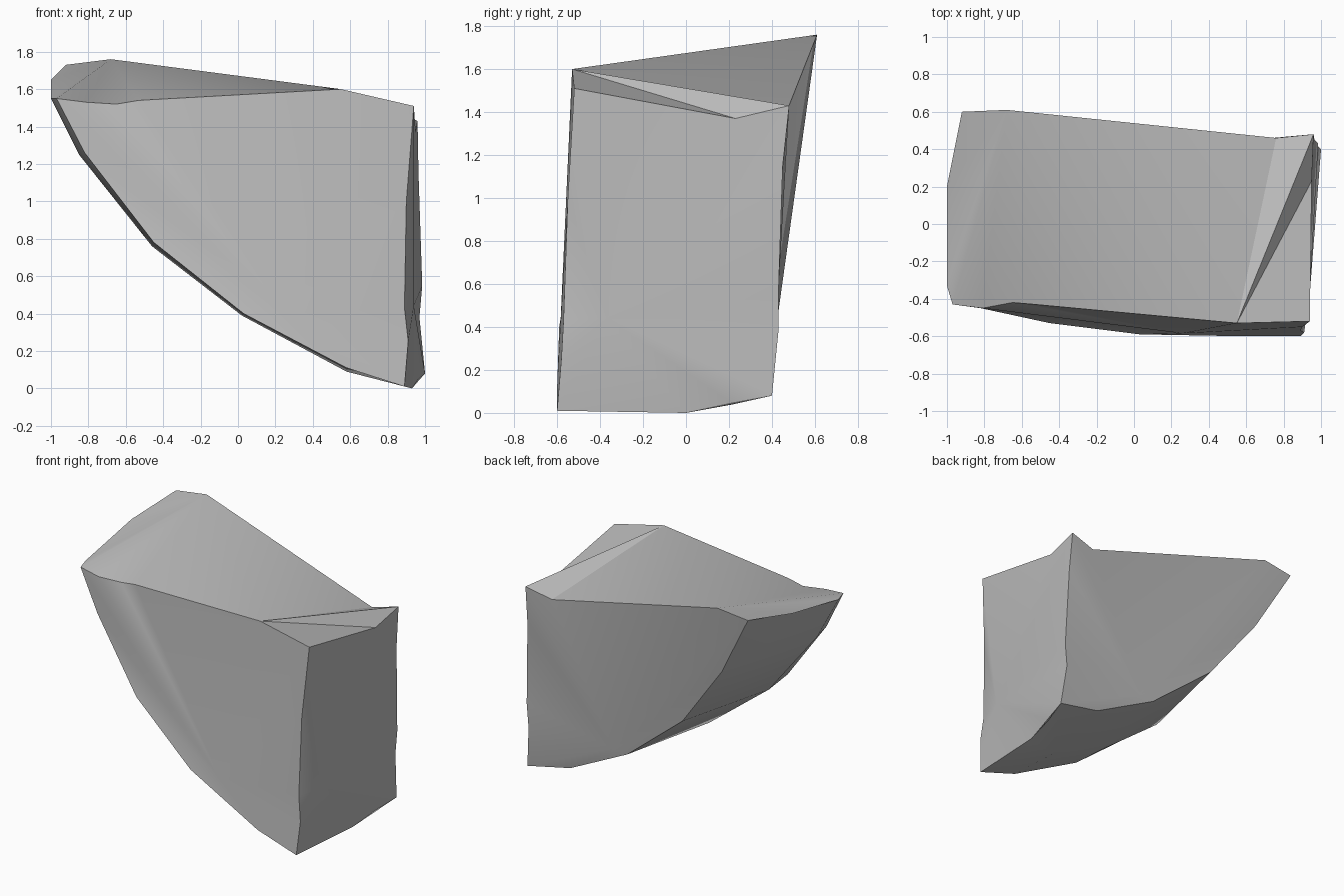
import bpy
import bmesh
import math

default_cube = bpy.data.objects.get("Cube")
if default_cube:
    bpy.data.objects.remove(default_cube, do_unlink=True)

mesh_builder = bmesh.new()


def points(*coordinates):
    """Create one vertex per coordinate and return them in order."""
    return [mesh_builder.verts.new(co) for co in coordinates]


def triangle(*corners):
    if len(set(corners)) == 3:
        mesh_builder.faces.new(corners)


def fan(hub, boundary, closed=False):
    """Fill a broken face with shards radiating from one hub."""
    following = boundary[1:] + boundary[:1] if closed else boundary[1:]
    for first, second in zip(boundary, following):
        triangle(hub, first, second)


def bridge(lower, upper):
    """Join two edges that have the same number of points."""
    for i in range(len(lower) - 1):
        triangle(lower[i], lower[i + 1], upper[i + 1])
        triangle(lower[i], upper[i + 1], upper[i])


# Curved underside: front, middle and back edges from the left tip to the foot
under_front = points((-.97, -.43, 1.55), (-.82, -.45, 1.26), (-.45, -.53, .78),
                     (.03, -.59, .4), (.58, -.6, .11), (.89, -.6, .01))
under_middle = points((-1, -.33, 1.55), (-.85, -.3, 1.25), (-.46, -.3, .76),
                      (.02, -.3, .39), (.58, -.2, .09), (.93, 0, 0))
under_back = points((-.92, .6, 1.73), (-.66, .53, 1.26), (-.3, .47, .78),
                    (.18, .42, .39), (.66, .39, .15), (1, .4, .08))

# Upper rim, with the two ends of its diagonal ridge
front_rim = points((-.81, -.45, 1.53), (-.65, -.42, 1.52), (-.53, -.43, 1.54))
ridge_front, = points((.55, -.53, 1.6))
ridge_back, = points((-.68, .61, 1.76))
front_corner, right_dip, back_corner, back_dip = points(
    (.94, -.52, 1.51), (.95, .23, 1.37), (.96, .48, 1.43), (.76, .46, 1.38))
tip_side, = points((-1, .2, 1.65))

# Upright edges of the thick end and its chipped foot
front_upright = points((.91, -.58, .25), (.89, -.57, .43), (.9, -.55, 1))
back_upright = points((.97, .43, .38), (.985, .43, .55), (.965, .45, 1.15))
foot_chip, = points((.96, .22, .04))

# Crease hubs on the three upright faces
front_hub, back_hub, end_hub = points(
    (.26, -.585, .4), (.3, .42, .4), (.94, -.37, .44))

# Underside
bridge(under_front, under_middle)
bridge(under_middle, under_back)
triangle(under_middle[0], tip_side, under_back[0])
triangle(under_middle[-1], foot_chip, under_back[-1])

# Folded top
fan(ridge_back, [under_back[0], tip_side, under_middle[0], under_front[0]]
    + front_rim + [ridge_front])
fan(ridge_front, [front_corner, right_dip, back_corner, back_dip, ridge_back])

# Front, back and thick end
fan(front_hub, under_front + front_upright + [front_corner, ridge_front]
    + front_rim[::-1], closed=True)
fan(back_hub, under_back + back_upright + [back_corner, back_dip, ridge_back],
    closed=True)
fan(end_hub, [front_corner] + front_upright[::-1]
    + [under_front[-1], under_middle[-1], foot_chip, under_back[-1]]
    + back_upright + [back_corner, right_dip], closed=True)

bmesh.ops.recalc_face_normals(mesh_builder, faces=mesh_builder.faces[:])
mesh = bpy.data.meshes.new("stone_fragment")
mesh_builder.to_mesh(mesh)
mesh_builder.free()

# Plain grey stone
stone = bpy.data.materials.new("grey_stone")
stone.use_nodes = True
grey = (.5, .5, .5, 1)
stone.diffuse_color = grey
stone.node_tree.nodes["Principled BSDF"].inputs["Base Color"].default_value = grey
mesh.materials.append(stone)

fragment = bpy.data.objects.new("stone_fragment", mesh)
bpy.context.collection.objects.link(fragment)
bpy.ops.object.select_all(action="DESELECT")
fragment.select_set(True)
bpy.context.view_layer.objects.active = fragment
bpy.ops.object.shade_smooth_by_angle(angle=math.radians(30))
